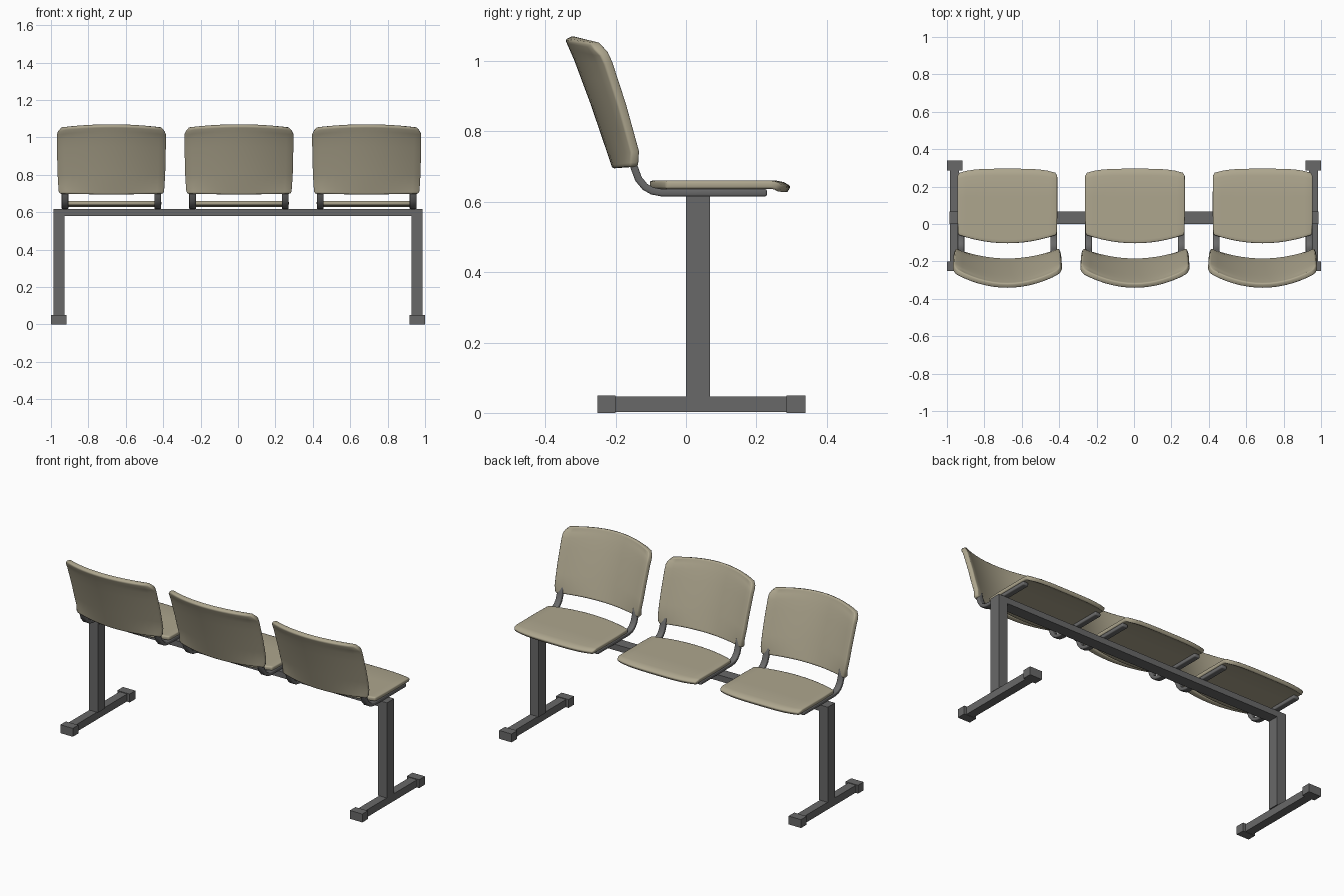
import bpy, bmesh, math

if "Cube" in bpy.data.objects:
    bpy.data.objects.remove(bpy.data.objects["Cube"])


def material(name, rgb):
    m = bpy.data.materials.new(name)
    m.use_nodes = True
    m.diffuse_color = (*rgb, 1)
    m.node_tree.nodes["Principled BSDF"].inputs["Base Color"].default_value = (*rgb, 1)
    return m


BEIGE = material("beige_plastic", (0.42, 0.38, 0.27))
GREY = material("grey_steel", (0.14, 0.14, 0.14))


def add_object(name, bm, mat):
    mesh = bpy.data.meshes.new(name)
    bm.to_mesh(mesh)
    bm.free()
    mesh.materials.append(mat)
    obj = bpy.data.objects.new(name, mesh)
    bpy.context.collection.objects.link(obj)
    return obj


def box(name, x, y, z, mat=GREY):
    """Box from (min, max) ranges on each axis."""
    bm = bmesh.new()
    bmesh.ops.create_cube(bm, size=1)
    for v in bm.verts:
        for i, (lo, hi) in enumerate((x, y, z)):
            v.co[i] = lo if v.co[i] < 0 else hi
    return add_object(name, bm, mat)


def sheet(name, columns, rows, shape, thickness, offset, bevel, mat):
    """Thick rounded panel: shape(u, row) gives each point, u runs -1 to 1."""
    bm = bmesh.new()
    grid = [[bm.verts.new(shape(2 * i / columns - 1, r)) for i in range(columns + 1)]
            for r in rows]
    for a, b in zip(grid, grid[1:]):
        for i in range(columns):
            bm.faces.new((a[i], a[i + 1], b[i + 1], b[i]))
    obj = add_object(name, bm, mat)
    solid = obj.modifiers.new("Thickness", "SOLIDIFY")
    solid.thickness, solid.offset = thickness, offset
    round_edges = obj.modifiers.new("Rounded edges", "BEVEL")
    round_edges.width, round_edges.segments = bevel, 2
    round_edges.limit_method = "ANGLE"
    round_edges.angle_limit = math.radians(50)
    bpy.ops.object.select_all(action="DESELECT")
    obj.select_set(True)
    bpy.context.view_layer.objects.active = obj
    bpy.ops.object.shade_smooth_by_angle(angle=math.radians(40))
    return obj


def interp(t, table):
    for (a, p), (b, q) in zip(table, table[1:]):
        if t <= b:
            return p + (q - p) * (t - a) / (b - a)
    return table[-1][1]


# Backrest profiles, from bottom (0) to top (1)
HALF_WIDTH = [(0, .268), (.03, .274), (.3, .279), (.92, .283), (.97, .276), (1, .258)]
SIDE_Y = [(0, -.134), (.12, -.131), (.5, -.168), (.84, -.207), (.92, -.22), (1, -.247)]
CENTRE_Y = [(0, -.182), (.12, -.197), (.5, -.245), (.84, -.292), (1, -.318)]


def back_shape(u, v):
    side, centre = interp(v, SIDE_Y), interp(v, CENTRE_Y)
    top = 1.073 - .018 * u * u
    return (u * interp(v, HALF_WIDTH),
            centre + (side - centre) * u * u,
            .702 + v * (top - .702))


# Seat: flat pan whose front lip rolls down
def seat_shape(u, v):
    rear = -.103 + .045 * u * u
    front = .298 - .022 * u ** 4
    z = interp(v, [(0, .66), (.9, .66), (.95, .656), (1, .645)])
    x = u * interp(v, [(0, .262), (.1, .267), (.95, .267), (1, .258)])
    return (x, rear + v * (front - rear), z)


# Support rail path (y, z), from under the seat up into the backrest
RAIL = [(.23, .626), (-.07, .626), (-.096, .631), (-.117, .643), (-.135, .665),
        (-.148, .70), (-.158, .74)]

for label, centre_x in (("right", -.677), ("middle", .005), ("left", .688)):
    seat = sheet(label + "_seat", 12, [0, .05, .3, .6, .9, .95, 1],
                 seat_shape, .023, -1, .006, BEIGE)
    back = sheet(label + "_backrest", 14, [0, .03, .12, .3, .5, .7, .84, .92, .97, 1],
                 back_shape, .028, 1, .007, BEIGE)
    parts = [seat, back]
    for side, sx in (("right", -.248), ("left", .248)):
        parts.append(sheet(f"{label}_chair_{side}_rail", 1, RAIL,
                           lambda u, p: (sx + u * .018, *p), .021, 0, .005, GREY))
    for part in parts:
        part.location.x = centre_x

# Steel frame: beam, two posts, two feet with end caps
box("beam", (-.93, .93), (0, .068), (.58, .616))
for label, s in (("right", -1), ("left", 1)):
    def span(a, b):
        return tuple(sorted((s * a, s * b)))
    box(label + "_post", span(.928, .987), (0, .068), (.045, .616))
    box(label + "_foot", span(.935, .985), (-.21, .295), (.002, .046))
    box(label + "_foot_front_cap", span(.918, 1), (.286, .34), (0, .05))
    box(label + "_foot_rear_cap", span(.918, 1), (-.252, -.2), (0, .05))
